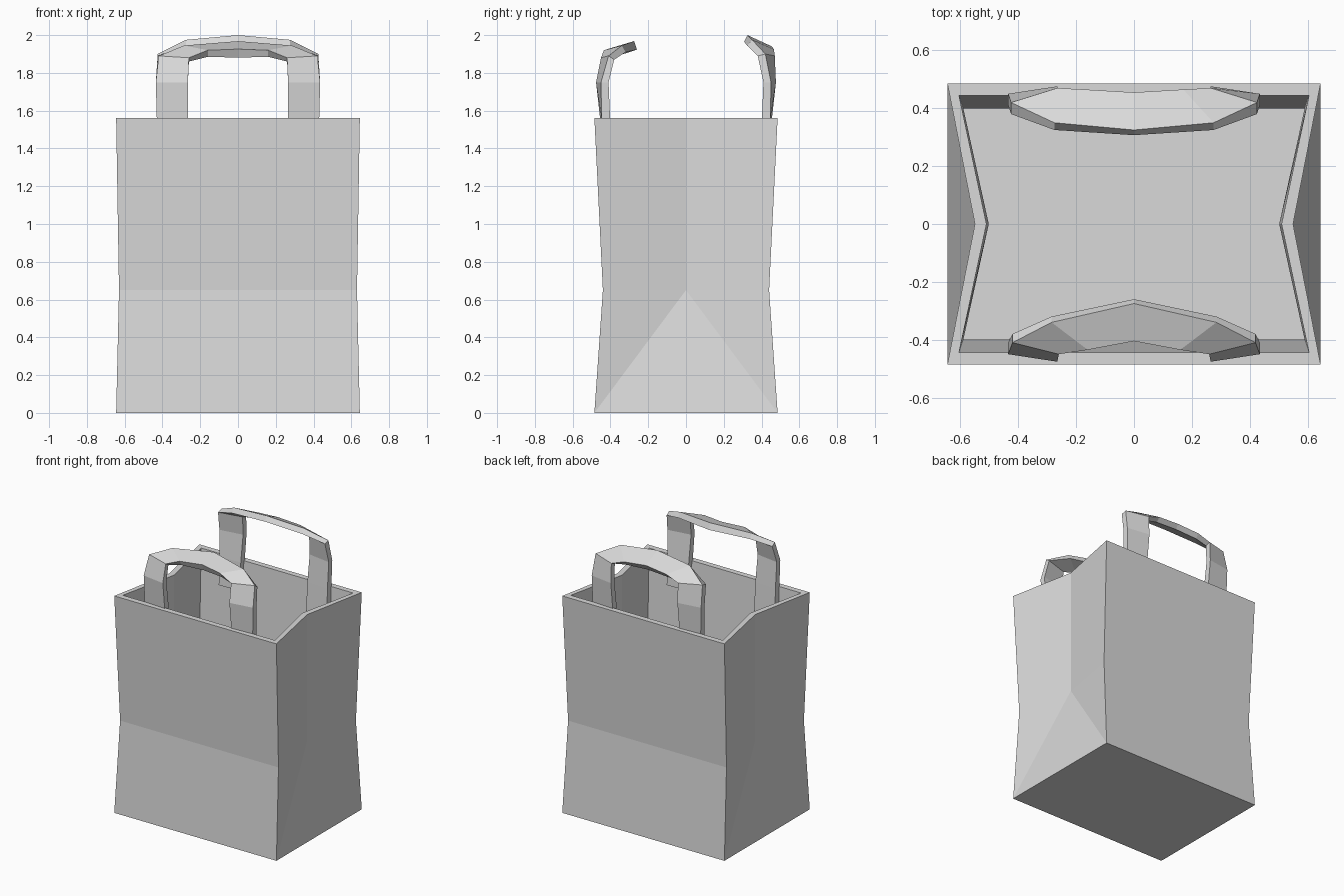
import bpy
import bmesh

cube = bpy.data.objects.get("Cube")
if cube:
    bpy.data.objects.remove(cube, do_unlink=True)

paper = bpy.data.materials.new("grey paper")
paper.use_nodes = True
paper.diffuse_color = (0.7, 0.7, 0.7, 1)
bsdf = next(n for n in paper.node_tree.nodes if n.type == "BSDF_PRINCIPLED")
bsdf.inputs["Base Color"].default_value = paper.diffuse_color
bsdf.inputs["Roughness"].default_value = 0.9


def finish(bm, name):
    bmesh.ops.recalc_face_normals(bm, faces=bm.faces)
    mesh = bpy.data.meshes.new(name)
    bm.to_mesh(mesh)
    bm.free()
    mesh.materials.append(paper)
    obj = bpy.data.objects.new(name, mesh)
    bpy.context.collection.objects.link(obj)
    return obj


def ring(bm, x, y, z, fold=None):
    """Corners in order, with a fold point on each side if given."""
    pts = [(-x, -y), (x, -y), (x, y), (-x, y)]
    if fold is not None:
        pts = pts[:2] + [(fold, 0)] + pts[2:] + [(-fold, 0)]
    return [bm.verts.new((px, py, z)) for px, py in pts]


def shell(bm, inset, floor):
    """One skin of the gusseted bag; returns its rim."""
    base = ring(bm, 0.645 - inset, 0.485 - inset, floor)
    waist = ring(bm, 0.63 - inset, 0.44 - inset, 0.65, 0.55 - inset * 1.2)
    rim = ring(bm, 0.645 - inset, 0.485 - inset, 1.56, 0.55 - inset)
    bm.faces.new(base)
    for i in range(6):
        j = (i + 1) % 6
        bm.faces.new((waist[i], waist[j], rim[j], rim[i]))
    # Lower front and back panels
    bm.faces.new((base[0], base[1], waist[1], waist[0]))
    bm.faces.new((base[2], base[3], waist[4], waist[3]))
    # Lower side folds: a large triangle between two slivers
    for b0, b1, w0, peak, w1 in ((1, 2, 1, 2, 3), (3, 0, 4, 5, 0)):
        bm.faces.new((base[b0], base[b1], waist[peak]))
        bm.faces.new((base[b0], waist[peak], waist[w0]))
        bm.faces.new((base[b1], waist[w1], waist[peak]))
    return rim


# Bag body with wall thickness
bm = bmesh.new()
outer = shell(bm, 0, 0)
inner = shell(bm, 0.04, 0.04)
for i in range(6):
    j = (i + 1) % 6
    bm.faces.new((outer[i], outer[j], inner[j], inner[i]))
finish(bm, "bag_body")


def handle(name, side, stations):
    """Flat strap: each station has its outer edge, inner edge and thickness
    step, all as (x, distance from middle, height)."""
    bm = bmesh.new()
    full = [(s, 1) for s in stations] + [(s, -1) for s in stations[-2::-1]]
    loops = []
    for (a, b, step), mirror in full:
        dd, dz = step
        corners = (a, b, (b[0], b[1] + dd, b[2] + dz), (a[0], a[1] + dd, a[2] + dz))
        loops.append([bm.verts.new((x * mirror, d * side, z)) for x, d, z in corners])
    for p, q in zip(loops, loops[1:]):
        for i in range(4):
            j = (i + 1) % 4
            bm.faces.new((p[i], p[j], q[j], q[i]))
    bm.faces.new(loops[0])
    bm.faces.new(loops[-1])
    return finish(bm, name)


# Legs shared by both handles
legs = [
    ((0.43, 0.435, 1.36), (0.265, 0.435, 1.36), (-0.04, 0)),
    ((0.43, 0.447, 1.56), (0.265, 0.455, 1.56), (-0.045, 0)),
    ((0.435, 0.45, 1.75), (0.265, 0.476, 1.75), (-0.04, 0)),
]
handle("front_handle", -1, legs + [
    ((0.42, 0.41, 1.89), (0.26, 0.45, 1.88), (-0.03, -0.02)),
    ((0.285, 0.34, 1.945), (0.16, 0.435, 1.92), (-0.02, -0.035)),
    ((0, 0.275, 1.968), (0, 0.405, 1.926), (-0.015, -0.045)),
])
handle("back_handle", 1, legs + [
    ((0.425, 0.42, 1.9), (0.265, 0.47, 1.89), (-0.04, -0.01)),
    ((0.275, 0.35, 1.975), (0.17, 0.465, 1.925), (-0.025, -0.03)),
    ((0, 0.325, 2.0), (0, 0.455, 1.94), (-0.018, -0.036)),
])
